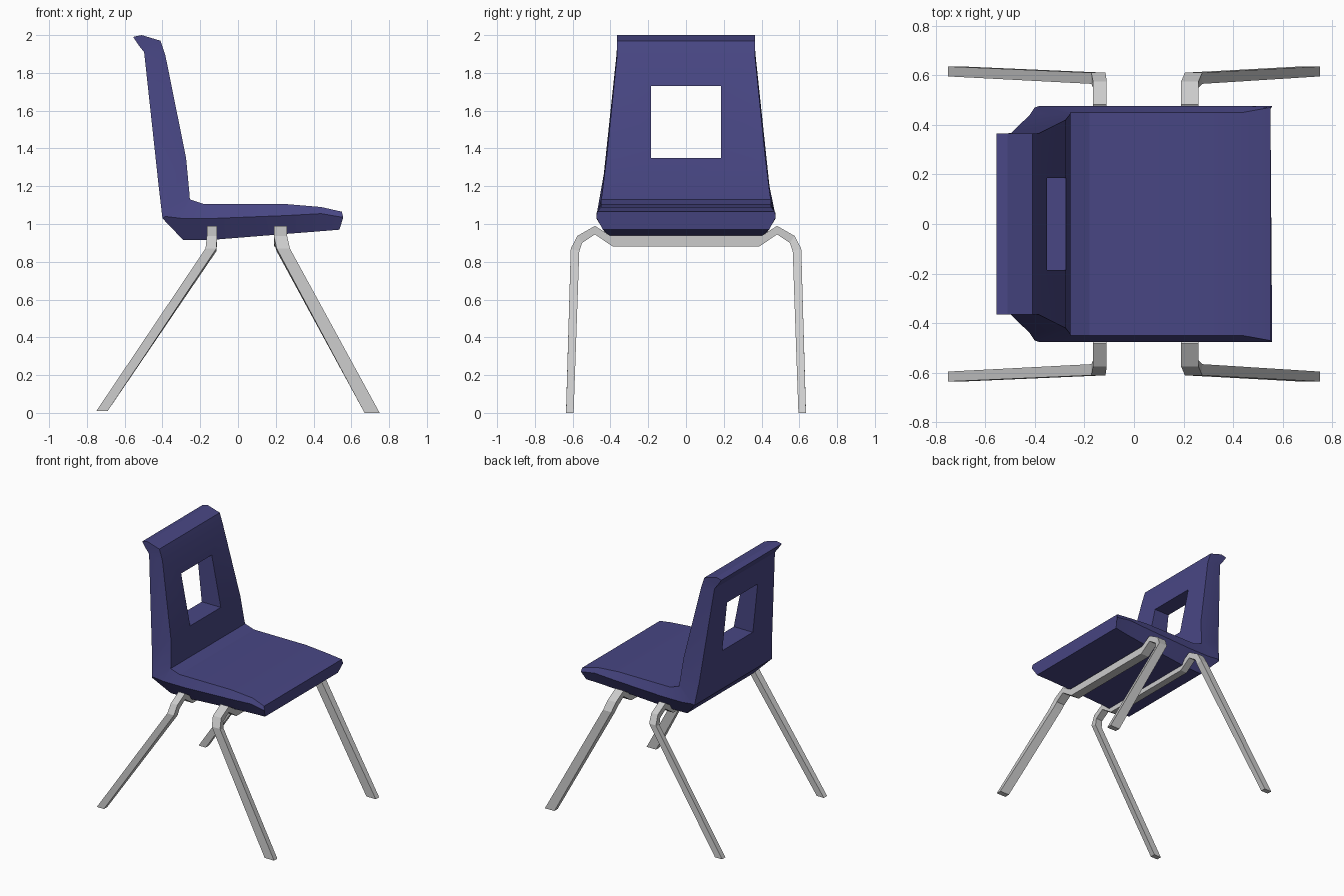
import bpy, bmesh

if "Cube" in bpy.data.objects:
    bpy.data.objects.remove(bpy.data.objects["Cube"])

def loft(name, rings):
    """Skin a list of equal-sized vertex rings and cap both ends."""
    bm = bmesh.new()
    vs = [[bm.verts.new(p) for p in r] for r in rings]
    n = len(vs[0])
    for a, b in zip(vs, vs[1:]):
        for i in range(n):
            j = (i + 1) % n
            bm.faces.new((a[i], a[j], b[j], b[i]))
    bm.faces.new(vs[0])
    bm.faces.new(vs[-1])
    bmesh.ops.recalc_face_normals(bm, faces=bm.faces)
    me = bpy.data.meshes.new(name)
    bm.to_mesh(me)
    bm.free()
    ob = bpy.data.objects.new(name, me)
    bpy.context.collection.objects.link(ob)
    return ob

# Seat and backrest shell: (sitting side, side rim, underside) as (x, half width, z)
stations = [
    ((.55, .47, 1.065), (.557, .475, 1.035), (.537, .44, .97)),
    ((.44, .45, 1.09), (.44, .475, 1.055), (.44, .43, .962)),
    ((.26, .45, 1.105), (.26, .475, 1.045), (.26, .42, .948)),
    ((-.18, .45, 1.105), (-.12, .475, 1.03), (-.14, .405, .916)),
    ((-.255, .45, 1.13), (-.30, .475, 1.03), (-.29, .40, .915)),
    ((-.256, .445, 1.15), (-.385, .475, 1.04), (-.40, .47, 1.03)),
    ((-.275, .42, 1.35), (-.41, .442, 1.20), (-.42, .44, 1.20)),
    ((-.384, .365, 1.89), (-.48, .367, 1.905), (-.497, .365, 1.91)),
    ((-.41, .365, 1.97), (-.50, .365, 1.955), (-.525, .365, 1.945)),
    ((-.51, .365, 2.0), (-.535, .365, 1.995), (-.555, .365, 1.99)),
]
seat = loft("seat_shell", [list(s) + [(x, -y, z) for x, y, z in reversed(s)]
                           for s in stations])

# Rectangular handle opening through the backrest
cutter = loft("opening_cutter", [[(x, y, z) for y, z in
              ((-.185, 1.35), (.185, 1.35), (.185, 1.73), (-.185, 1.73))]
              for x in (-.8, 0)])
cutter.hide_render = True
mod = seat.modifiers.new("opening", 'BOOLEAN')
mod.operation = 'DIFFERENCE'
mod.solver = 'EXACT'
mod.object = cutter
bpy.context.view_layer.objects.active = seat
seat.select_set(True)
bpy.ops.object.modifier_apply(modifier=mod.name)
bpy.data.objects.remove(cutter)
bpy.ops.object.shade_smooth_by_angle(angle=0.3)

mat = bpy.data.materials.new("blue_plastic")
mat.diffuse_color = (.065, .062, .23, 1)
mat.use_nodes = True
mat.node_tree.nodes["Principled BSDF"].inputs["Base Color"].default_value = mat.diffuse_color
seat.data.materials.append(mat)

# Leg frames: one bent flat bar per pair, from foot under the seat to foot
def leg_frame(name, foot, knee, top, foot_z):
    half = [  # x range, outer (y, z), inner (y, z)
        (foot, (.635, foot_z), (.595, foot_z)),
        (knee, (.61, .87), (.565, .855)),
        (top, (.575, .937), (.55, .90)),
        (top, (.482, .99), (.482, .945)),
        (top, (.40, .938), (.39, .882)),
    ]
    rings = [[(a, *o), (b, *o), (b, *i), (a, *i)] for (a, b), o, i in half]
    mirrored = [[(x, -y, z) for x, y, z in r] for r in reversed(rings)]
    return loft(name, rings + mirrored)

leg_frame("front_leg_frame", (.67, .75), (.205, .275), (.19, .26), 0)
leg_frame("rear_leg_frame", (-.75, -.69), (-.172, -.115), (-.165, -.11), .01)
